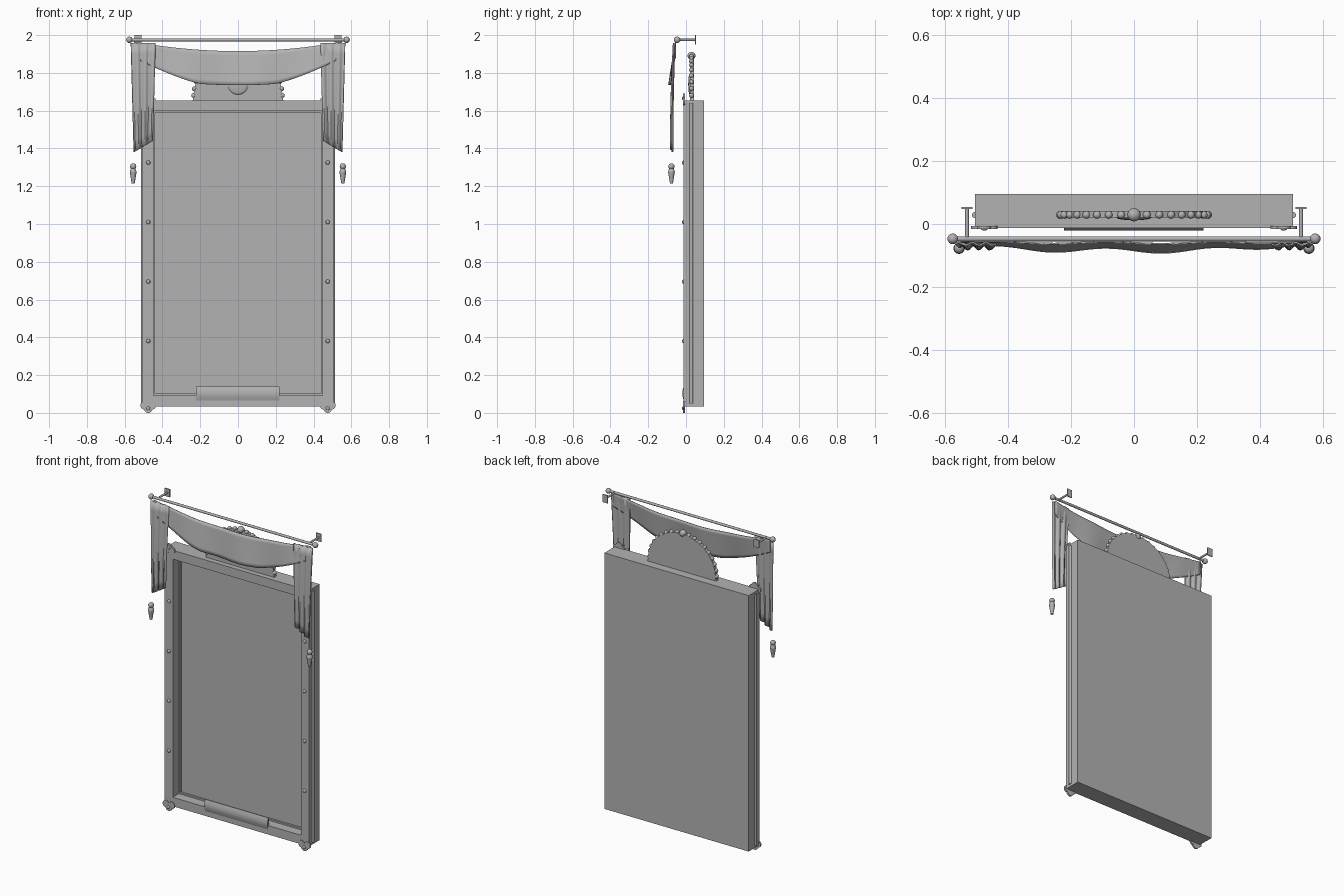
import bpy, bmesh, math
from math import sin, cos, pi, radians
from mathutils import Matrix, Vector

if "Cube" in bpy.data.objects:
    bpy.data.objects.remove(bpy.data.objects["Cube"])

grey = bpy.data.materials.new("plain grey")
grey.diffuse_color = (0.45, 0.45, 0.45, 1)
grey.use_nodes = True
grey.node_tree.nodes["Principled BSDF"].inputs["Base Color"].default_value = grey.diffuse_color


def finish(name, bm, smooth=False):
    bmesh.ops.recalc_face_normals(bm, faces=bm.faces)
    me = bpy.data.meshes.new(name)
    bm.to_mesh(me)
    bm.free()
    ob = bpy.data.objects.new(name, me)
    bpy.context.collection.objects.link(ob)
    me.materials.append(grey)
    if smooth:
        bpy.ops.object.select_all(action='DESELECT')
        ob.select_set(True)
        bpy.context.view_layer.objects.active = ob
        bpy.ops.object.shade_smooth_by_angle(angle=radians(40))
    return ob


def add_box(bm, x0, x1, y0, y1, z0, z1):
    m = Matrix.Translation(((x0 + x1) / 2, (y0 + y1) / 2, (z0 + z1) / 2))
    bmesh.ops.create_cube(bm, size=1, matrix=m @ Matrix.Diagonal((x1 - x0, y1 - y0, z1 - z0, 1)))


def add_rod(bm, a, b, r1, r2=None, seg=16):
    a, b = Vector(a), Vector(b)
    m = Matrix.Translation((a + b) / 2) @ (b - a).to_track_quat('Z', 'Y').to_matrix().to_4x4()
    bmesh.ops.create_cone(bm, cap_ends=True, segments=seg, radius1=r1,
                          radius2=r1 if r2 is None else r2, depth=(b - a).length, matrix=m)


def add_ball(bm, c, r, scale=(1, 1, 1)):
    bmesh.ops.create_uvsphere(bm, u_segments=16, v_segments=10, radius=r,
                              matrix=Matrix.Translation(c) @ Matrix.Diagonal((*scale, 1)))


def add_prism(bm, pts, y0, y1):
    f = bm.faces.new([bm.verts.new((x, y0, z)) for x, z in pts])
    ext = bmesh.ops.extrude_face_region(bm, geom=[f])
    bmesh.ops.translate(bm, vec=(0, y1 - y0, 0),
                        verts=[v for v in ext["geom"] if isinstance(v, bmesh.types.BMVert)])


def cloth(name, fn, nu, nv):
    bm = bmesh.new()
    g = [[bm.verts.new(fn(i / nu, j / nv)) for j in range(nv + 1)] for i in range(nu + 1)]
    for i in range(nu):
        for j in range(nv):
            bm.faces.new((g[i][j], g[i + 1][j], g[i + 1][j + 1], g[i][j + 1]))
    ob = finish(name, bm, True)
    mod = ob.modifiers.new("thickness", 'SOLIDIFY')
    mod.thickness = 0.005
    mod.offset = 0


# Case: a box whose front is inset twice to make the stepped recess
bm = bmesh.new()
add_box(bm, -0.505, 0.505, -0.012, 0.095, 0.035, 1.655)
front = min(bm.faces, key=lambda f: f.calc_center_median().y)
for width, depth in ((0.08, 0.06), (0.014, 0.012)):
    bmesh.ops.inset_region(bm, faces=[front], thickness=width)
    ring = bmesh.ops.extrude_face_region(bm, geom=[front])
    verts = [v for v in ring["geom"] if isinstance(v, bmesh.types.BMVert)]
    new = [f for f in ring["geom"] if isinstance(f, bmesh.types.BMFace)][0]
    if front.is_valid:
        bm.faces.remove(front)
    bmesh.ops.translate(bm, vec=(0, depth, 0), verts=verts)
    front = new
finish("case", bm)

# Side beading, bolts and trefoil corner plates
for side, s in (("left", -1), ("right", 1)):
    bm = bmesh.new()
    add_rod(bm, (s * 0.504, 0.028, 0.05), (s * 0.504, 0.028, 1.64), 0.01)
    finish(side + "_beading", bm, True)
    bm = bmesh.new()
    for z in (0.38, 0.695, 1.01, 1.325):
        add_ball(bm, (s * 0.475, -0.012, z), 0.011, (1, 0.8, 1))
    finish(side + "_bolts", bm, True)
    for level, z, d in (("lower", 0.04, -1), ("upper", 1.65, 1)):
        bm = bmesh.new()
        for dx, dz in ((-0.02, 0), (0.02, 0), (0, d * 0.018)):
            c = Vector((s * 0.475 + dx, -0.012, z + dz))
            add_rod(bm, c - Vector((0, 0.004 + dz * dz, 0)), c + Vector((0, 0.006, 0)), 0.022, seg=24)
        add_ball(bm, (s * 0.475, -0.016, z + d * 0.016), 0.01, (1, 0.5, 1))
        finish(f"{level}_{side}_corner_plate", bm, True)

# Name plate with a gently rounded front
bm = bmesh.new()
prof = [(-0.005, 0.066)] + [(-0.012 - 0.008 * sin(pi * i / 8), 0.066 + 0.074 * i / 8)
                            for i in range(9)] + [(-0.005, 0.14)]
f = bm.faces.new([bm.verts.new((-0.222, y, z)) for y, z in prof])
ext = bmesh.ops.extrude_face_region(bm, geom=[f])
bmesh.ops.translate(bm, vec=(0.442, 0, 0),
                    verts=[v for v in ext["geom"] if isinstance(v, bmesh.types.BMVert)])
finish("front_plate", bm, True)

# Crest: half disc, bead border, top ball and centre boss
arc = [(0.235 * cos(pi * i / 36), 1.68 + 0.21 * sin(pi * i / 36)) for i in range(37)]
bm = bmesh.new()
add_prism(bm, [(0.24, 1.655)] + arc + [(-0.24, 1.655)], 0.02, 0.042)
finish("crest", bm)
bm = bmesh.new()
for x, z in arc[::2]:
    add_ball(bm, (x, 0.029, z), 0.021 if abs(x) < 0.01 else 0.0125)
finish("crest_beads", bm, True)
bm = bmesh.new()
add_ball(bm, (0, 0.02, 1.74), 0.055, (1, 0.15, 1))
finish("crest_boss", bm, True)

# Curtain rod, end balls and wall brackets
bm = bmesh.new()
add_rod(bm, (-0.57, -0.047, 1.975), (0.57, -0.047, 1.975), 0.008)
for s in (-1, 1):
    add_ball(bm, (s * 0.575, -0.047, 1.975), 0.017)
finish("curtain_rod", bm, True)
for side, s in (("left", -1), ("right", 1)):
    bm = bmesh.new()
    add_rod(bm, (s * 0.53, -0.047, 1.975), (s * 0.53, 0.05, 1.975), 0.006)
    add_box(bm, s * 0.53 - 0.018, s * 0.53 + 0.018, 0.048, 0.054, 1.95, 2.0)
    finish(side + "_rod_bracket", bm, True)


# Draped swag
def swag(u, v):
    x = -0.55 + 1.1 * u
    k = 1 - (x / 0.55) ** 2
    top = 1.965 - 0.05 * k
    low = 1.79 - 0.055 * k + 0.32 * max(0, abs(x) - 0.2) ** 1.2
    y = -0.056 - 0.02 * v * k ** 0.5 - 0.008 * sin(pi * k / 2) * (1 + sin(18 * x)) * (0.4 + 0.6 * v)
    return x, y, top + (low - top) * v


cloth("swag", swag, 48, 8)

# Pleated side tails and tassels
for side, s in (("left", -1), ("right", 1)):
    def tail(u, v):
        inner, outer = 0.437 + 0.015 * v, 0.567 - 0.016 * v
        x = inner + (outer - inner) * u
        low = 1.44 - 0.06 * u
        y = -0.063 - 0.012 * sin(pi * v * 0.6) - 0.007 * sin(u * 6 * pi) * (0.6 + 0.4 * v)
        return s * x, y, 1.957 + (low - 1.957) * v
    cloth(side + "_tail", tail, 24, 10)
    bm = bmesh.new()
    add_ball(bm, (s * 0.555, -0.077, 1.305), 0.0165)
    add_rod(bm, (s * 0.555, -0.077, 1.295), (s * 0.555, -0.077, 1.275), 0.012, 0.018)
    add_rod(bm, (s * 0.555, -0.077, 1.275), (s * 0.555, -0.077, 1.215), 0.018, 0.008)
    finish(side + "_tassel", bm, True)
